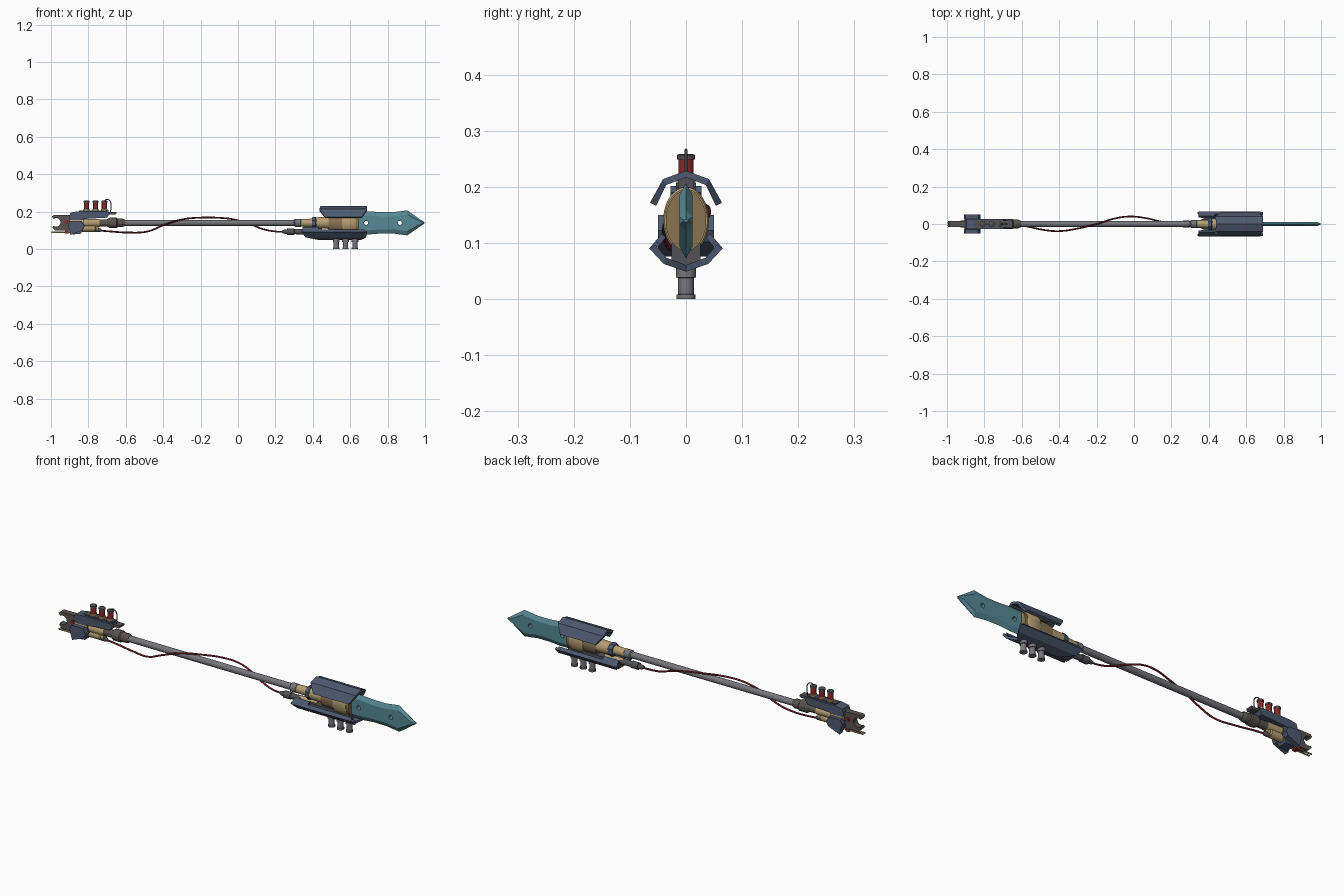
import bpy, bmesh, math
from mathutils import Vector

if "Cube" in bpy.data.objects:
    bpy.data.objects.remove(bpy.data.objects["Cube"])

def mat(name, r, g, b):
    m = bpy.data.materials.new(name)
    m.diffuse_color = (r, g, b, 1)
    m.use_nodes = True
    m.node_tree.nodes["Principled BSDF"].inputs["Base Color"].default_value = m.diffuse_color
    return m

STEEL = mat("steel grey", 0.18, 0.18, 0.20)
DARK = mat("dark grey", 0.085, 0.085, 0.095)
BLUE = mat("slate blue", 0.075, 0.10, 0.16)
TEAL = mat("blade teal", 0.095, 0.25, 0.30)
TAN = mat("brass tan", 0.46, 0.34, 0.17)
BRONZE = mat("dark bronze", 0.25, 0.175, 0.085)
RED = mat("red", 0.25, 0.022, 0.022)
IRON = mat("brown iron", 0.10, 0.088, 0.08)
CABLE = mat("cable red", 0.15, 0.012, 0.018)
CZ = 0.14  # height of the shaft axis

def make(name, verts, faces, m, smooth=False):
    me = bpy.data.meshes.new(name)
    me.from_pydata(verts, [], faces)
    bm = bmesh.new()
    bm.from_mesh(me)
    bmesh.ops.remove_doubles(bm, verts=bm.verts, dist=1e-6)
    bmesh.ops.recalc_face_normals(bm, faces=bm.faces)
    for e in bm.edges:
        if smooth and len(e.link_faces) == 2:
            e.smooth = e.calc_face_angle(0) < 0.6
    for f in bm.faces:
        f.smooth = smooth
    bm.to_mesh(me)
    bm.free()
    me.materials.append(m)
    ob = bpy.data.objects.new(name, me)
    bpy.context.collection.objects.link(ob)
    return ob

def loft(name, rings, m, smooth=False):
    """Closed skin through equal-length rings, capped at both ends."""
    n = len(rings[0])
    verts = [v for r in rings for v in r]
    faces = [(i*n+j, i*n+(j+1) % n, (i+1)*n+(j+1) % n, (i+1)*n+j)
             for i in range(len(rings)-1) for j in range(n)]
    faces += [tuple(range(n)), tuple(range(len(verts)-n, len(verts)))]
    return make(name, verts, faces, m, smooth)

def turn_x(name, prof, m, z=CZ, y=0, sy=1, sides=24, smooth=True):
    """Lathe (x, radius) stations around an x axis; sy squashes in y."""
    a = [2*math.pi*(k+.5)/sides for k in range(sides)]
    return loft(name, [[(x, y+r*sy*math.sin(t), z+r*math.cos(t)) for t in a]
                       for x, r in prof], m, smooth)

def turn_z(name, prof, m, x, y=0, sides=20):
    a = [2*math.pi*k/sides for k in range(sides)]
    return loft(name, [[(x+r*math.cos(t), y+r*math.sin(t), z) for t in a]
                       for z, r in prof], m, True)

def turn_y(name, x, z, r, w, m, sides=16):
    a = [2*math.pi*k/sides for k in range(sides)]
    return loft(name, [[(x+r*math.cos(t), y, z+r*math.sin(t)) for t in a]
                       for y in (-w, w)], m, True)

def plate(name, pts, w, m, y=0):
    """Side outline in x, z given a thickness in y."""
    return loft(name, [[(x, y+s*w, z) for x, z in pts] for s in (-1, 1)], m)

def box(name, x0, x1, w, z0, z1, m, y=0):
    return plate(name, [(x0, z0), (x1, z0), (x1, z1), (x0, z1)], w, m, y)

def shell(name, prof, m, t, cz=CZ):
    """Bent cover: (y, z, x0, x1) half section, mirrored, thickened inward."""
    full = [(-y, z, a, b) for y, z, a, b in reversed(prof) if y > 0] + prof
    rings = []
    for y, z, a, b in full:
        d = Vector((y, z-cz))
        k = 1 - t/d.length
        yi, zi = d.x*k, cz+d.y*k
        rings.append([(a, y, z), (b, y, z), (b, yi, zi), (a, yi, zi)])
    return loft(name, rings, m)

def wire(name, pts, r, m):
    cu = bpy.data.curves.new(name, 'CURVE')
    cu.dimensions = '3D'
    cu.bevel_depth, cu.bevel_resolution, cu.resolution_u = r, 2, 8
    cu.use_fill_caps = True
    sp = cu.splines.new('BEZIER')
    sp.bezier_points.add(len(pts)-1)
    for p, c in zip(sp.bezier_points, pts):
        p.co = c
        p.handle_left_type = p.handle_right_type = 'AUTO'
    cu.materials.append(m)
    ob = bpy.data.objects.new(name, cu)
    bpy.context.collection.objects.link(ob)

# shaft and the cable winding round it
turn_x("shaft", [(-.66, .016), (.36, .016)], STEEL)
wire("cable", [(-.77, 0, .102), (-.68, 0, .094), (-.58, -.012, .088), (-.48, -.032, .095),
               (-.4, -.038, .127), (-.3, -.024, .158), (-.2, 0, .168), (-.1, .030, .167),
               (-.02, .040, .158), (.06, .032, .135), (.14, .014, .105), (.2, .003, .094),
               (.26, 0, .091)], .0046, CABLE)

# blade: bevelled section of even thickness, two holes
rings = []
for x, h in [(.6, .060), (.7, .062), (.76, .057), (.83, .057), (.905, .067), (.975, .018), (.998, .003)]:
    t = .012 if x < .98 else .004
    k = max(h-.022, h*.4)
    rings.append([(x, 0, CZ+h), (x, t, CZ+k), (x, t, CZ-k),
                  (x, 0, CZ-h), (x, -t, CZ-k), (x, -t, CZ+k)])
blade = loft("blade", rings, TEAL)
for i, x in enumerate((.685, .865)):
    cut = turn_y("hole_cutter_%d" % i, x, CZ, .011, .05, TEAL)
    cut.hide_render = True
    cut.hide_set(True)
    mod = blade.modifiers.new("hole", 'BOOLEAN')
    mod.operation, mod.object, mod.solver = 'DIFFERENCE', cut, 'EXACT'

# blade socket, stepped brass body
turn_x("socket_collar", [(.30, .016), (.305, .022), (.335, .022), (.34, .018)], STEEL)
turn_x("socket_sleeve", [(.33, .020), (.40, .023)], TAN)
turn_x("socket_ring", [(.395, .030), (.402, .034), (.415, .034), (.42, .030)], BLUE, sides=8, smooth=False)
turn_x("socket_barrel", [(.415, .030), (.49, .032)], TAN)
turn_x("socket_core", [(.485, .046), (.57, .050)], BRONZE, sy=.7)
turn_x("socket_mouth", [(.555, .055), (.56, .060), (.625, .060), (.63, .056)], TAN, sy=.68, sides=32)
turn_x("mouth_lip", [(.628, .054), (.645, .054)], BRONZE, sy=.67, sides=32)

# upper and lower covers
shell("upper_cover", [(0, .229, .44, .69), (.041, .214, .435, .69), (.064, .172, .465, .662)], BLUE, .012)
shell("lower_cover", [(0, .049, .43, .66), (.04, .063, .36, .685), (.065, .090, .34, .69)], BLUE, .012)
for s in (-1, 1):
    # inward flanges on both sides
    sec = [(.066, .090), (.043, .117), (.036, .110), (.055, .086)]
    loft("lower_flange", [[(x, s*y, z) for y, z in sec] for x in (.345, .43)], BLUE)
    sec = [(.066, .090), (.054, .104), (.046, .098), (.055, .086)]
    loft("lower_rim", [[(x, s*y, z) for y, z in sec] for x in (.43, .675)], BLUE)
box("upper_mount", .50, .62, .014, .19, .222, DARK)
box("lower_mount", .36, .64, .026, .062, .10, DARK)

# three canisters below the head
for i, x in enumerate((.525, .575, .625)):
    turn_z("lower_canister_%d" % i, [(0, .017), (.008, .017), (.009, .014), (.038, .014),
                                    (.039, .018), (.056, .018), (.057, .013), (.07, .013)], STEEL, x)

# cable plug under the head
turn_x("cable_plug", [(.235, .007), (.25, .012), (.262, .012), (.263, .018), (.30, .018),
                      (.301, .014), (.36, .016)], DARK, z=.093, sides=12)
turn_x("cable_feed", [(.35, .014), (.45, .014)], TAN, z=.095)

# rear nut
turn_x("rear_nut", [(-.605, .018), (-.62, .024), (-.645, .024), (-.65, .029), (-.685, .029),
                    (-.70, .020), (-.75, .020)], IRON, sides=12, smooth=False)
turn_x("rear_barrel", [(-.90, .030), (-.83, .030), (-.828, .022), (-.74, .022)], TAN)
turn_x("rear_lower_tube", [(-.86, .020), (-.765, .020), (-.76, .015), (-.745, .015)], TAN, z=.112)
turn_x("cable_end", [(-.765, .011), (-.74, .011), (-.73, .006)], DARK, z=.101, sides=12)

# rear housing with fuse deck
plate("rear_deck", [(-.905, .165), (-.895, .195), (-.86, .202), (-.70, .202), (-.685, .190), (-.70, .168), (-.84, .160)], .028, BLUE)
plate("deck_tongue", [(-.71, .186), (-.655, .186), (-.65, .192), (-.65, .199), (-.71, .199)], .018, DARK)
box("deck_rail", -.85, -.69, .018, .200, .207, DARK)
plate("rear_housing", [(-.905, .105), (-.895, .172), (-.83, .172), (-.82, .12), (-.84, .082), (-.885, .078)], .026, BLUE)
for s in (-1, 1):
    # flared side fins
    plate("rear_side_plate", [(-.91, .128), (-.90, .150), (-.835, .150), (-.82, .122), (-.83, .102), (-.895, .076)],
          .012, BLUE, s*.038)

# three red fuses with caps, and the loose wire
for i, x in enumerate((-.81, -.762, -.715)):
    turn_z("fuse_base_%d" % i, [(.203, .017), (.214, .017), (.217, .012)], TAN, x)
    turn_z("fuse_%d" % i, [(.214, .0135), (.250, .0135)], RED, x)
    turn_z("fuse_cap_%d" % i, [(.249, .016), (.257, .016), (.259, .012)], DARK, x)
wire("fuse_wire", [(-.715, 0, .258), (-.70, 0, .266), (-.683, 0, .255), (-.678, 0, .235), (-.682, 0, .198)], .0025, DARK)

# open jaw at the rear tip
arc = [(-.972+.023*math.cos(a), .143+.023*math.sin(a))
       for a in [math.radians(-130+260*k/14) for k in range(15)]]
plate("rear_jaw", [(-.992, .115), (-.975, .098), (-.89, .098), (-.885, .182), (-.985, .182), (-.995, .174)]
      + arc[::-1], .015, IRON)
turn_y("jaw_pin", -.917, .145, .010, .019, RED)

# brass rods under the jaw
for y in (-.008, .008):
    turn_x("under_rod", [(-.998, .004), (-.84, .004)], TAN, z=.089, y=y, sides=10)
box("rod_clamp", -.925, -.905, .015, .082, .10, RED)
